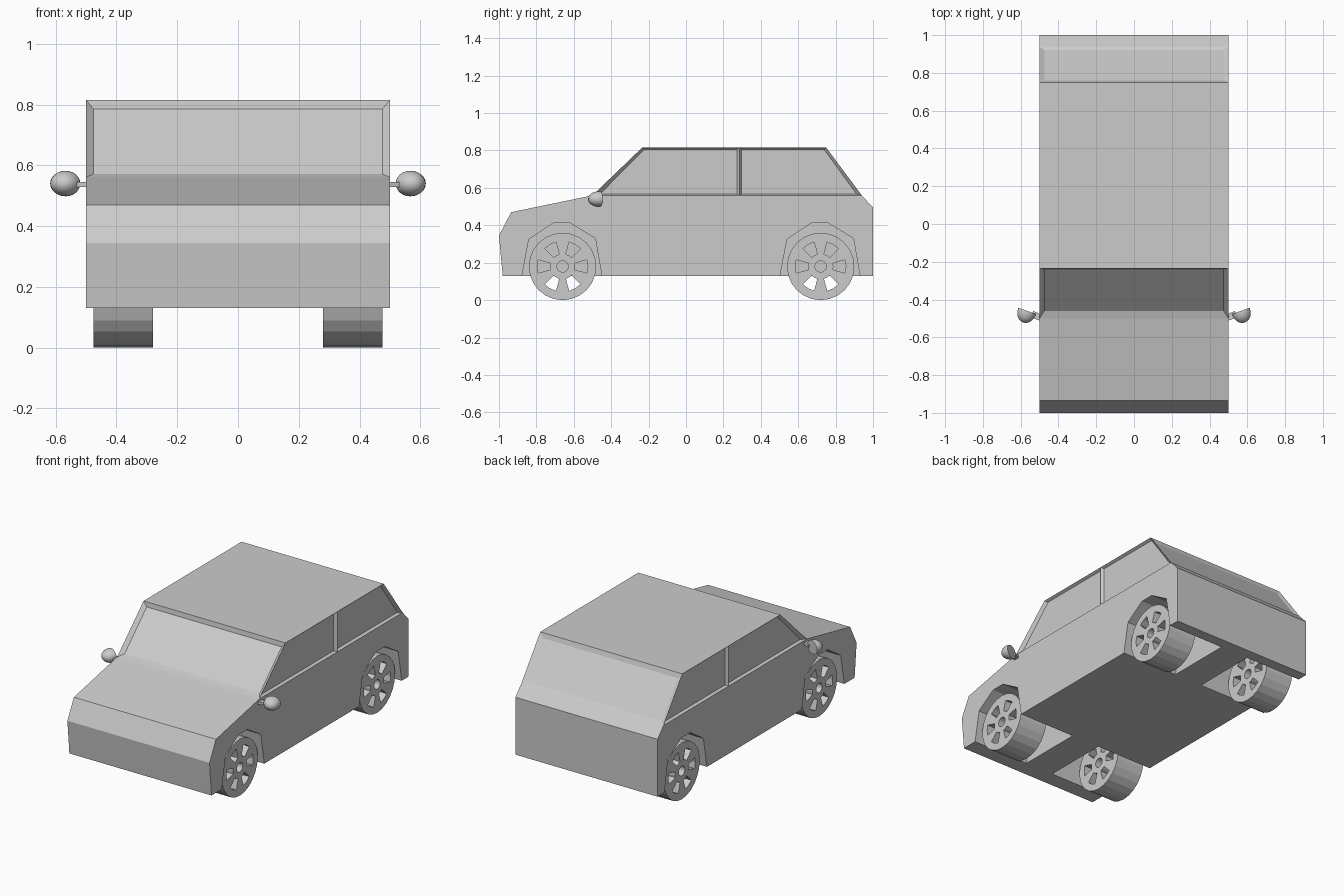
import bpy, bmesh, math
from mathutils import Matrix

if "Cube" in bpy.data.objects:
    bpy.data.objects.remove(bpy.data.objects["Cube"])


def finish(bm, name):
    bmesh.ops.remove_doubles(bm, verts=bm.verts, dist=1e-5)
    bmesh.ops.recalc_face_normals(bm, faces=bm.faces)
    me = bpy.data.meshes.new(name)
    bm.to_mesh(me)
    bm.free()
    ob = bpy.data.objects.new(name, me)
    bpy.context.collection.objects.link(ob)
    return ob


def face(bm, pts):
    return bm.faces.new([bm.verts.new(p) for p in pts])


def recess(bm, outer, inner):
    """Sunken pane: inner face plus sloping walls up to the outer outline."""
    face(bm, inner)
    n = len(outer)
    for i in range(n):
        j = (i + 1) % n
        face(bm, [outer[i], outer[j], inner[j], inner[i]])


def at_x(x, pts):
    return [(x, y, z) for y, z in pts]


def across(w, a, b):
    return [(-w, *a), (w, *a), (w, *b), (-w, *b)]


# Body shell: side profile points (y, z)
A0, A1 = (-0.5, 0.56), (-0.235, 0.815)
B0, B1 = (0.285, 0.56), (0.285, 0.815)
C0, C1 = (0.94, 0.56), (0.75, 0.815)
nose = [(-0.98, 0.13), (-1.0, 0.345), (-0.935, 0.47), A0]
tail = [C0, (1.0, 0.495), (1.0, 0.13)]
bm = bmesh.new()
for run in (nose, tail, [A1, B1, C1], [tail[-1], nose[0]]):
    for a, b in zip(run, run[1:]):
        face(bm, across(0.5, a, b))
# Windscreen and rear window
recess(bm, across(0.5, A0, A1), across(0.475, (-0.46, 0.572), (-0.239, 0.785)))
recess(bm, across(0.5, C0, C1), across(0.475, (0.92, 0.57), (0.76, 0.785)))
# Sides and side windows
for s in (-1, 1):
    face(bm, at_x(s * 0.5, nose + [B0] + tail))
    recess(bm, at_x(s * 0.5, [A0, A1, B1, B0]),
           at_x(s * 0.482, [(-0.46, 0.567), (-0.222, 0.806), (0.272, 0.806), (0.272, 0.567)]))
    recess(bm, at_x(s * 0.5, [B0, B1, C1, C0]),
           at_x(s * 0.482, [(0.298, 0.567), (0.298, 0.806), (0.738, 0.806), (0.912, 0.567)]))
body = finish(bm, "car_body")

# Wheel arches cut into the body
arch = [(-0.217, -0.05), (-0.217, 0.13), (-0.18, 0.325), (-0.05, 0.412),
        (0.04, 0.412), (0.175, 0.33), (0.21, 0.13), (0.21, -0.05)]
axles = (-0.66, 0.72)
bm = bmesh.new()
for yc in axles:
    for s in (-1, 1):
        ring = [(yc + y, z) for y, z in arch]
        face(bm, at_x(s * 0.1, ring))
        face(bm, at_x(s * 0.6, ring))
        for a, b in zip(ring, ring[1:] + ring[:1]):
            face(bm, at_x(s * 0.1, [a, b]) + at_x(s * 0.6, [b, a]))
cutter = finish(bm, "arch_cutter")
cutter.hide_render = True
mod = body.modifiers.new("arches", 'BOOLEAN')
mod.operation = 'DIFFERENCE'
mod.solver = 'EXACT'
mod.object = cutter
bpy.context.view_layer.objects.active = body
bpy.ops.object.modifier_apply(modifier=mod.name)
bpy.data.objects.remove(cutter)


# Wheels: 24-sided, six openings and a hub hole through the disc
def wheel(name, side, yc):
    bm = bmesh.new()
    radii = [0.03, 0.068, 0.135, 0.18]

    def p(r, k):
        a = 2 * math.pi * k / 24
        return (side * 0.475, yc + r * math.cos(a), 0.18 + r * math.sin(a))
    for k in range(24):
        for i, (r, q) in enumerate(zip(radii, radii[1:])):
            if i == 1 and k % 4 in (0, 3):
                continue
            face(bm, [p(r, k), p(q, k), p(q, k + 1), p(r, k + 1)])
    bmesh.ops.remove_doubles(bm, verts=bm.verts, dist=1e-5)
    ext = bmesh.ops.extrude_face_region(bm, geom=bm.faces[:], use_keep_orig=True)
    vs = [g for g in ext["geom"] if isinstance(g, bmesh.types.BMVert)]
    bmesh.ops.translate(bm, verts=vs, vec=(-side * 0.195, 0, 0))
    return finish(bm, name)


for s, sn in ((1, "right"), (-1, "left")):
    for yc, yn in zip(axles, ("front", "rear")):
        wheel(f"{yn}_{sn}_wheel", s, yc)

# Door mirrors: domed half shell facing forward, plus a flat stalk
for s, sn in ((1, "right"), (-1, "left")):
    bm = bmesh.new()
    bmesh.ops.create_uvsphere(bm, u_segments=20, v_segments=12, radius=1)
    cut = bmesh.ops.bisect_plane(bm, geom=bm.verts[:] + bm.edges[:] + bm.faces[:],
                                 plane_co=(0, 0.08, 0), plane_no=(0, 1, 0), clear_outer=True)
    bmesh.ops.contextual_create(
        bm, geom=[g for g in cut["geom_cut"] if isinstance(g, bmesh.types.BMEdge)])
    place = (Matrix.Translation((s * 0.567, -0.465, 0.54))
             @ Matrix.Rotation(s * math.radians(20), 4, 'Z')
             @ Matrix.Diagonal((0.05, 0.06, 0.042, 1)))
    bmesh.ops.transform(bm, matrix=place, verts=bm.verts)
    ob = finish(bm, f"{sn}_mirror")
    bpy.ops.object.select_all(action='DESELECT')
    ob.select_set(True)
    bpy.context.view_layer.objects.active = ob
    bpy.ops.object.shade_smooth_by_angle(angle=math.radians(35))

    bm = bmesh.new()
    bmesh.ops.create_cube(bm, size=1, matrix=Matrix.Translation((s * 0.512, -0.488, 0.537))
                          @ Matrix.Rotation(s * math.radians(20), 4, 'Z')
                          @ Matrix.Diagonal((0.06, 0.035, 0.016, 1)))
    finish(bm, f"{sn}_mirror_stalk")
